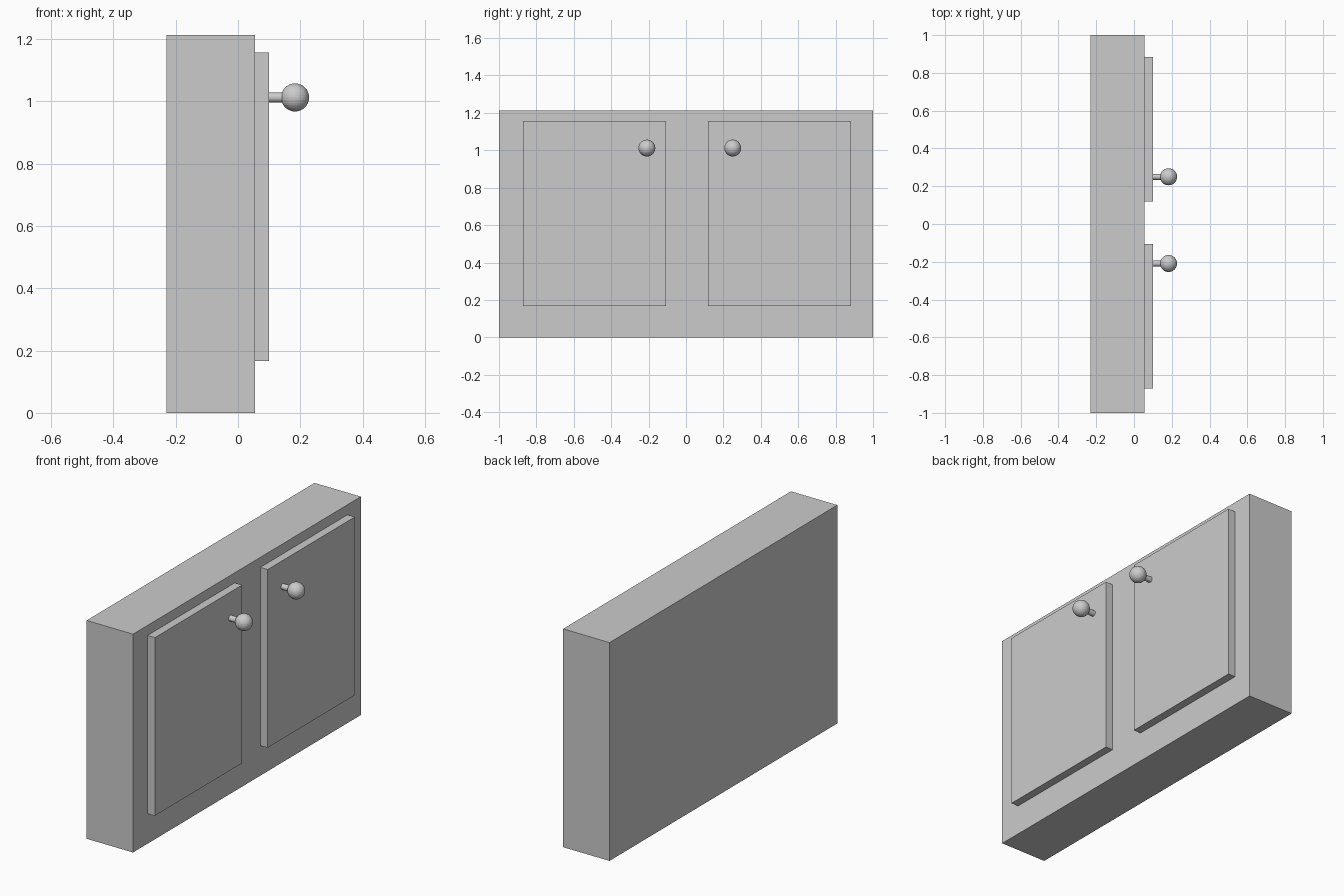
import bpy
from math import pi

if "Cube" in bpy.data.objects:
    bpy.data.objects.remove(bpy.data.objects["Cube"])


def box(name, lo, hi):
    """Axis-aligned box between two corners."""
    bpy.ops.mesh.primitive_cube_add(size=1, location=[(a + b) / 2 for a, b in zip(lo, hi)])
    obj = bpy.context.object
    obj.name = name
    obj.scale = [b - a for a, b in zip(lo, hi)]
    bpy.ops.object.transform_apply(location=False, rotation=False, scale=True)
    return obj


FRONT = 0.055      # cabinet face
DOOR_FACE = 0.10   # outer face of the doors
KNOB_X, KNOB_Z, KNOB_R = 0.183, 1.012, 0.045

# Cabinet body
box("cabinet_body", (-0.23, -1, 0), (FRONT, 1, 1.213))

# Doors, each with a stem and round knob near the inner top corner
for side, y0, y1, knob_y in (("left", -0.872, -0.107, -0.209),
                             ("right", 0.118, 0.883, 0.25)):
    box(side + "_door", (FRONT, y0, 0.167), (DOOR_FACE, y1, 1.157))

    stem_end = KNOB_X - KNOB_R * 0.7
    bpy.ops.mesh.primitive_cylinder_add(
        vertices=32, radius=0.016, depth=stem_end - DOOR_FACE,
        location=((DOOR_FACE + stem_end) / 2, knob_y, KNOB_Z), rotation=(0, pi / 2, 0))
    bpy.context.object.name = side + "_knob_stem"
    bpy.ops.object.shade_smooth_by_angle()

    bpy.ops.mesh.primitive_uv_sphere_add(
        segments=32, ring_count=16, radius=KNOB_R, location=(KNOB_X, knob_y, KNOB_Z))
    bpy.context.object.name = side + "_knob"
